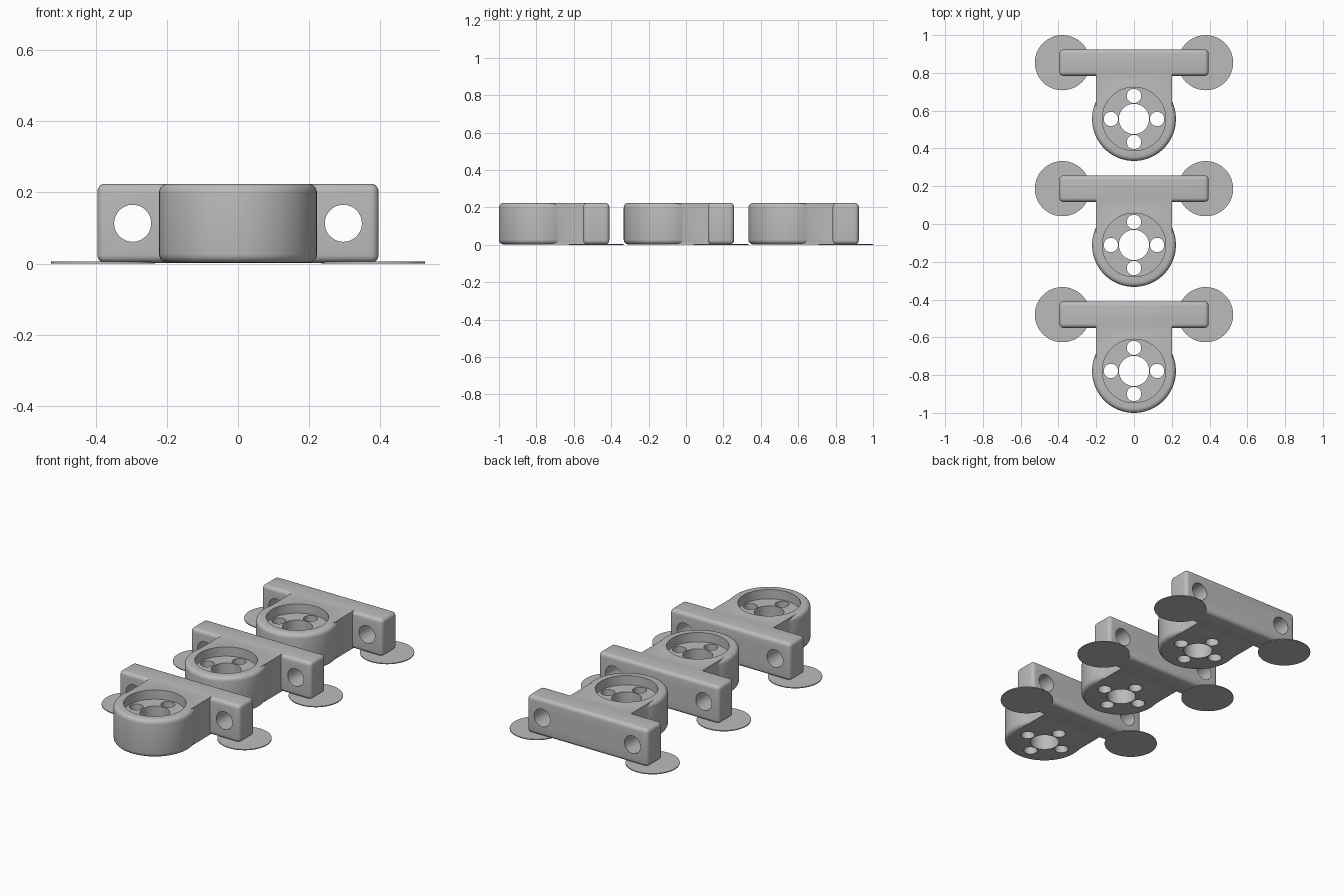
import bpy, math

cube = bpy.data.objects.get("Cube")
if cube:
    bpy.data.objects.remove(cube, do_unlink=True)

grey = bpy.data.materials.new("plain_grey")
grey.use_nodes = True
COLOR = (0.5, 0.5, 0.5, 1)
grey.diffuse_color = COLOR
grey.node_tree.nodes["Principled BSDF"].inputs["Base Color"].default_value = COLOR

BOTTOM, TOP = 0.002, 0.224
HEIGHT, MID = TOP - BOTTOM, (TOP + BOTTOM) / 2
RADIUS, BAR_Y = 0.222, 0.298      # boss radius, bar centre behind the boss
ROWS = {"front": -0.778, "middle": -0.111, "back": 0.556}


def finish(name):
    obj = bpy.context.object
    obj.name = name
    obj.data.materials.append(grey)
    return obj


def box(name, loc, size):
    bpy.ops.mesh.primitive_cube_add(size=1, location=loc)
    bpy.context.object.scale = size
    bpy.ops.object.transform_apply(location=True, rotation=True, scale=True)
    return finish(name)


def cylinder(name, loc, radius, depth, rot=(0, 0, 0), sides=64):
    bpy.ops.mesh.primitive_cylinder_add(vertices=sides, radius=radius, depth=depth,
                                        location=loc, rotation=rot)
    bpy.ops.object.transform_apply(location=True, rotation=True, scale=True)
    return finish(name)


def apply(obj, mod):
    bpy.context.view_layer.objects.active = obj
    bpy.ops.object.modifier_apply(modifier=mod.name)


def round_edges(obj, width):
    mod = obj.modifiers.new("round", "BEVEL")
    mod.width, mod.segments = width, 5
    mod.limit_method, mod.angle_limit = "ANGLE", math.radians(40)
    apply(obj, mod)


def combine(obj, other, operation):
    mod = obj.modifiers.new("combine", "BOOLEAN")
    mod.operation, mod.solver, mod.object = operation, "EXACT", other
    apply(obj, mod)
    bpy.data.objects.remove(other, do_unlink=True)


def smooth(obj):
    bpy.ops.object.select_all(action="DESELECT")
    obj.select_set(True)
    bpy.context.view_layer.objects.active = obj
    bpy.ops.object.shade_smooth_by_angle(angle=math.radians(35))


# Bracket: round boss, square neck and cross bar
bracket = cylinder("front_bracket", (0, 0, MID), RADIUS, HEIGHT, sides=96)
round_edges(bracket, 0.025)
bar = box("bar", (0, BAR_Y, MID), (0.79, 0.14, HEIGHT))
round_edges(bar, 0.022)
neck = box("neck", (0, 0.16, MID), (0.4, 0.32, HEIGHT - 0.001))
combine(bracket, neck, "UNION")
combine(bracket, bar, "UNION")

# Recess, centre bore and ring of four bolt holes
combine(bracket, cylinder("recess", (0, 0, TOP), 0.168, 0.11), "DIFFERENCE")
combine(bracket, cylinder("bore", (0, 0, MID), 0.08, 1), "DIFFERENCE")
for i in range(4):
    a = i * math.pi / 2
    hole = cylinder("bolt_hole", (0.122 * math.cos(a), 0.122 * math.sin(a), MID), 0.038, 1, sides=32)
    combine(bracket, hole, "DIFFERENCE")

# Mounting holes through the bar
for side in (-1, 1):
    hole = cylinder("bar_hole", (side * 0.296, BAR_Y, MID), 0.052, 0.5, (math.pi / 2, 0, 0), 48)
    combine(bracket, hole, "DIFFERENCE")
smooth(bracket)

# Thin round pads under the bar ends
pads = []
for side, label in ((-1, "right"), (1, "left")):
    pad = cylinder("front_pad_" + label, (side * 0.379, BAR_Y, 0.0025), 0.146, 0.005)
    smooth(pad)
    pads.append(pad)

# Three identical brackets in a row
for row, y in ROWS.items():
    for part in [bracket] + pads:
        obj = part
        if row != "front":
            obj = part.copy()
            obj.name = part.name.replace("front", row)
            bpy.context.collection.objects.link(obj)
        obj.location.y = y
